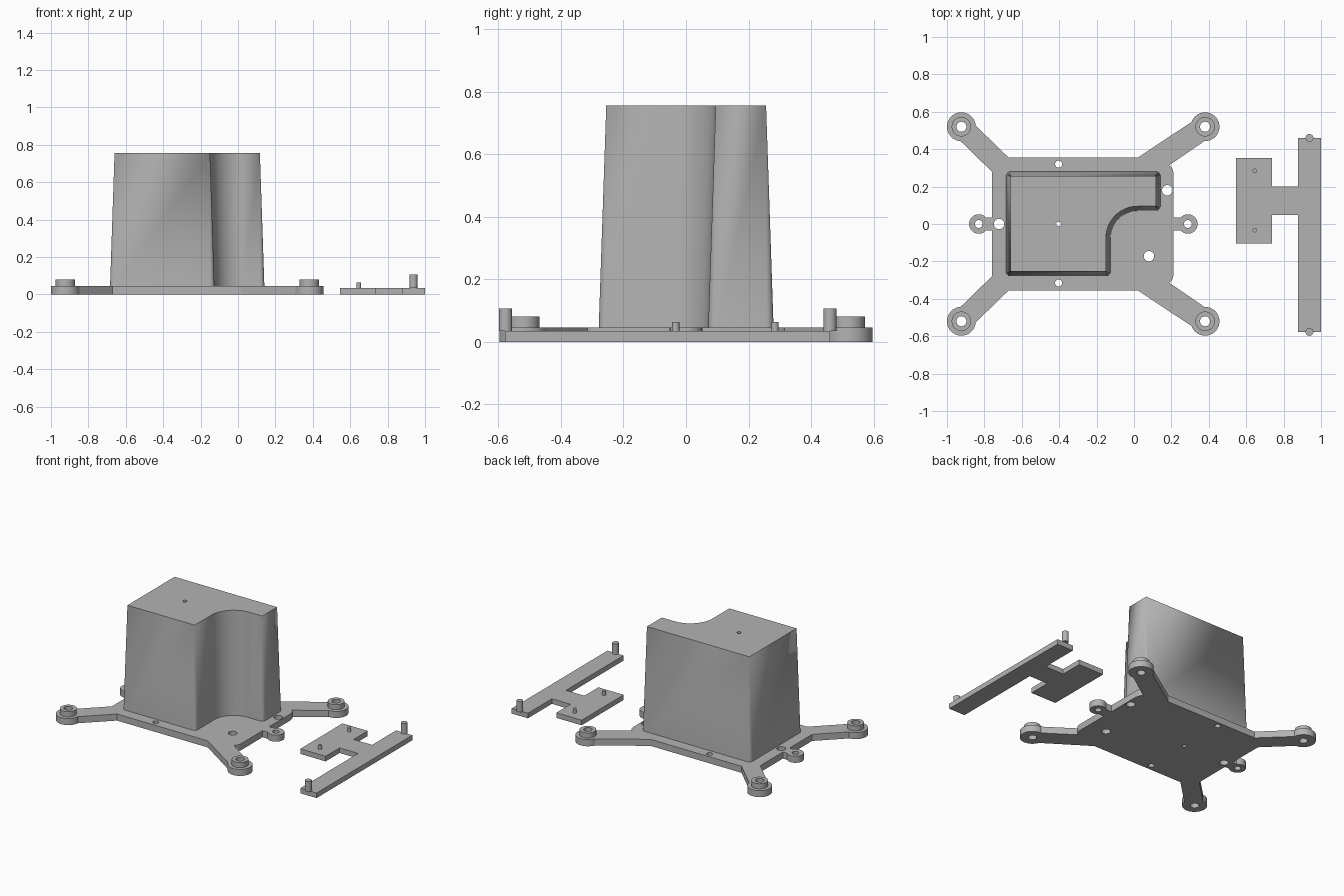
import bpy
import bmesh
from math import cos, sin, radians

cube = bpy.data.objects.get("Cube")
if cube:
    bpy.data.objects.remove(cube, do_unlink=True)

grey = bpy.data.materials.new("plain_grey")
grey.use_nodes = True
COLOUR = (0.45, 0.45, 0.45, 1)
grey.diffuse_color = COLOUR
grey.node_tree.nodes["Principled BSDF"].inputs["Base Color"].default_value = COLOUR


def finish(name, bm):
    bmesh.ops.remove_doubles(bm, verts=bm.verts, dist=1e-5)
    bmesh.ops.recalc_face_normals(bm, faces=bm.faces)
    mesh = bpy.data.meshes.new(name)
    bm.to_mesh(mesh)
    bm.free()
    mesh.materials.append(grey)
    obj = bpy.data.objects.new(name, mesh)
    bpy.context.collection.objects.link(obj)
    return obj


def loft(name, low, high, z0, z1):
    """Solid between two outlines with equal point counts."""
    bm = bmesh.new()
    a = [bm.verts.new((x, y, z0)) for x, y in low]
    b = [bm.verts.new((x, y, z1)) for x, y in high]
    n = len(a)
    bm.faces.new(a[::-1])
    bm.faces.new(b)
    for i in range(n):
        j = (i + 1) % n
        bm.faces.new((a[i], a[j], b[j], b[i]))
    return finish(name, bm)


def arc(cx, cy, r, start, end, steps):
    angles = [radians(start + (end - start) * i / steps) for i in range(steps + 1)]
    return [(cx + r * cos(t), cy + r * sin(t)) for t in angles]


def discs(name, spots, z0, z1, sides=40):
    """Several upright cylinders in one object; spots are (x, y, radius)."""
    bm = bmesh.new()
    for x, y, r in spots:
        ring = [bm.verts.new((px, py, z0)) for px, py in arc(x, y, r, 0, 360, sides)[:-1]]
        face = bm.faces.new(ring)
        out = bmesh.ops.extrude_face_region(bm, geom=[face])["geom"]
        moved = [v for v in out if isinstance(v, bmesh.types.BMVert)]
        bmesh.ops.translate(bm, verts=moved, vec=(0, 0, z1 - z0))
    return finish(name, bm)


def activate(obj):
    bpy.ops.object.select_all(action="DESELECT")
    obj.select_set(True)
    bpy.context.view_layer.objects.active = obj


def boolean(obj, tool, operation, keep=False):
    mod = obj.modifiers.new(operation, "BOOLEAN")
    mod.operation, mod.object, mod.solver = operation, tool, "EXACT"
    activate(obj)
    bpy.ops.object.modifier_apply(modifier=mod.name)
    tool.hide_render = True
    if not keep:
        bpy.data.objects.remove(tool, do_unlink=True)


def smooth(obj):
    activate(obj)
    bpy.ops.object.shade_smooth_by_angle(angle=radians(30))


# Mounting plate with four arms and two ear necks, mirrored front to back
PLATE = 0.045
half = [(0.288, 0.036), (0.212, 0.036), (0.212, 0.27), (0.205, 0.297), (0.19, 0.315),
        (0.414, 0.469), (0.346, 0.571), (0.02, 0.355), (-0.67, 0.355),
        (-0.882, 0.561), (-0.964, 0.479), (-0.76, 0.28), (-0.76, 0.036), (-0.83, 0.036)]
outline = half + [(x, -y) for x, y in reversed(half)]
plate = loft("mounting_plate", outline, outline, 0, PLATE)

# Round feet at the arm ends, raised bosses and side ears
corners = [(x, y) for x in (-0.923, 0.38) for y in (-0.52, 0.52)]
ears = [(-0.83, 0), (0.288, 0)]
pads = [(x, y, 0.077) for x, y in corners] + [(x, y, 0.052) for x, y in ears]
boolean(plate, discs("arm_pads", pads, 0, PLATE), "UNION")
boolean(plate, discs("bosses", [(x, y, 0.052) for x, y in corners], 0.01, 0.08), "UNION")

# Tapered tower: sharp corners on top, rounded at the foot, with a curved notch
X0, X1, XN = -0.66, 0.117, -0.15
Y0, Y1, YN = -0.255, 0.256, 0.095
R = 0.17


def tower_outline(grow):
    pts = arc(X0, Y0, grow, 180, 270, 6)
    pts += arc(XN, Y0, grow, 270, 360, 6)
    pts += arc(XN + R, YN - R, R - grow, 180, 90, 16)
    pts += arc(X1, YN, grow, 270, 360, 6)
    pts += arc(X1, Y1, grow, 0, 90, 6)
    pts += arc(X0, Y1, grow, 90, 180, 6)
    return pts


tower = loft("tower", tower_outline(0.024), tower_outline(0), PLATE, 0.755)

# Drilled holes
holes = [(x, y, 0.027) for x, y in corners] + [(x, y, 0.021) for x, y in ears]
holes += [(-0.722, 0, 0.028), (0.178, 0.18, 0.028), (0.08, -0.172, 0.028),
          (-0.403, 0.32, 0.019), (-0.403, -0.315, 0.019), (-0.403, 0, 0.013)]
boolean(plate, discs("hole_cutter", holes, -0.1, 0.9, 24), "DIFFERENCE")
boolean(tower, discs("tower_hole_cutter", holes[-1:], -0.1, 0.9, 24), "DIFFERENCE")

# Separate flat bracket: tab, neck and long bar
BRACKET = 0.035
flat = [(0.545, -0.103), (0.737, -0.103), (0.737, 0.048), (0.877, 0.048),
        (0.877, -0.577), (1, -0.577), (1, 0.46), (0.877, 0.46),
        (0.877, 0.2), (0.737, 0.2), (0.737, 0.353), (0.545, 0.353)]
bracket = loft("bracket", flat, flat, 0, BRACKET)

# Pegs on the bracket
long_pegs = discs("long_pegs", [(0.938, 0.46, 0.021), (0.938, -0.577, 0.021)], BRACKET, 0.107, 24)
short_pegs = discs("short_pegs", [(0.645, 0.284, 0.012), (0.645, -0.033, 0.012)], BRACKET, 0.063, 24)

for part in (plate, tower, bracket, long_pegs, short_pegs):
    smooth(part)
